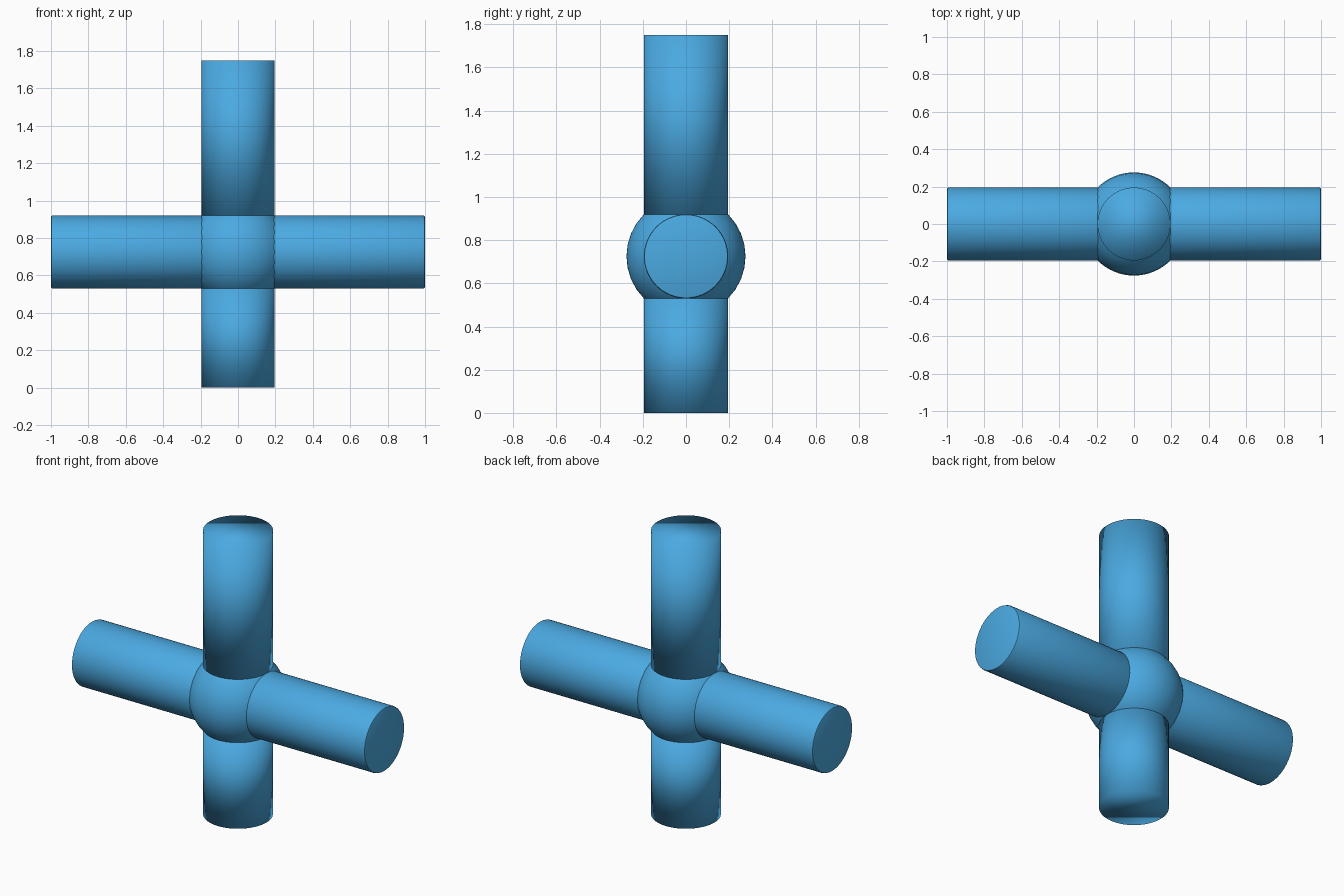
import bpy, bmesh
from math import pi
from mathutils import Matrix, Vector

if "Cube" in bpy.data.objects:
    bpy.data.objects.remove(bpy.data.objects["Cube"])

R = 0.195          # arm radius
C = 0.725          # hub centre height
SIDES = 64

blue = bpy.data.materials.new("blue")
blue.diffuse_color = (0.07, 0.40, 0.76, 1)
blue.use_nodes = True
blue.node_tree.nodes["Principled BSDF"].inputs["Base Color"].default_value = blue.diffuse_color


def finish(name, bm):
    mesh = bpy.data.meshes.new(name)
    bm.to_mesh(mesh)
    bm.free()
    mesh.materials.append(blue)
    obj = bpy.data.objects.new(name, mesh)
    bpy.context.collection.objects.link(obj)
    for p in mesh.polygons:
        p.use_smooth = True
    return obj


def arm(name, start, end, axis, bevel=0.0):
    """Capped cylinder between two distances along an axis through the hub."""
    bm = bmesh.new()
    bmesh.ops.create_cone(bm, cap_ends=True, segments=SIDES,
                          radius1=R, radius2=R, depth=end - start)
    bmesh.ops.translate(bm, verts=bm.verts, vec=(0, 0, (start + end) / 2))
    if axis == 'X':
        bmesh.ops.rotate(bm, verts=bm.verts, matrix=Matrix.Rotation(pi / 2, 3, 'Y'))
        bmesh.ops.translate(bm, verts=bm.verts, vec=(0, 0, C))
    obj = finish(name, bm)
    if bevel:
        # softened rim on the flat ends
        mod = obj.modifiers.new("rim", 'BEVEL')
        mod.width = bevel
        mod.segments = 2
        mod.limit_method = 'ANGLE'
        bpy.context.view_layer.objects.active = obj
        obj.select_set(True)
        bpy.ops.object.modifier_apply(modifier="rim")
        bpy.ops.object.shade_smooth_by_angle()
        obj.select_set(False)
    return obj


# Round hub where the arms meet
bm = bmesh.new()
bmesh.ops.create_uvsphere(bm, u_segments=SIDES, v_segments=16, radius=R * 2 ** 0.5)
bmesh.ops.translate(bm, verts=bm.verts, vec=Vector((0, 0, C)))
finish("hub", bm)

# Vertical arms, with shading rolling over the ends
arm("upper_arm", C + R, 1.75, 'Z')
arm("lower_arm", 0.0, C - R, 'Z')

# Crosswise arms
arm("right_arm", R - 0.01, 1.0, 'X', 0.009)
arm("left_arm", -1.0, -R + 0.01, 'X', 0.009)
